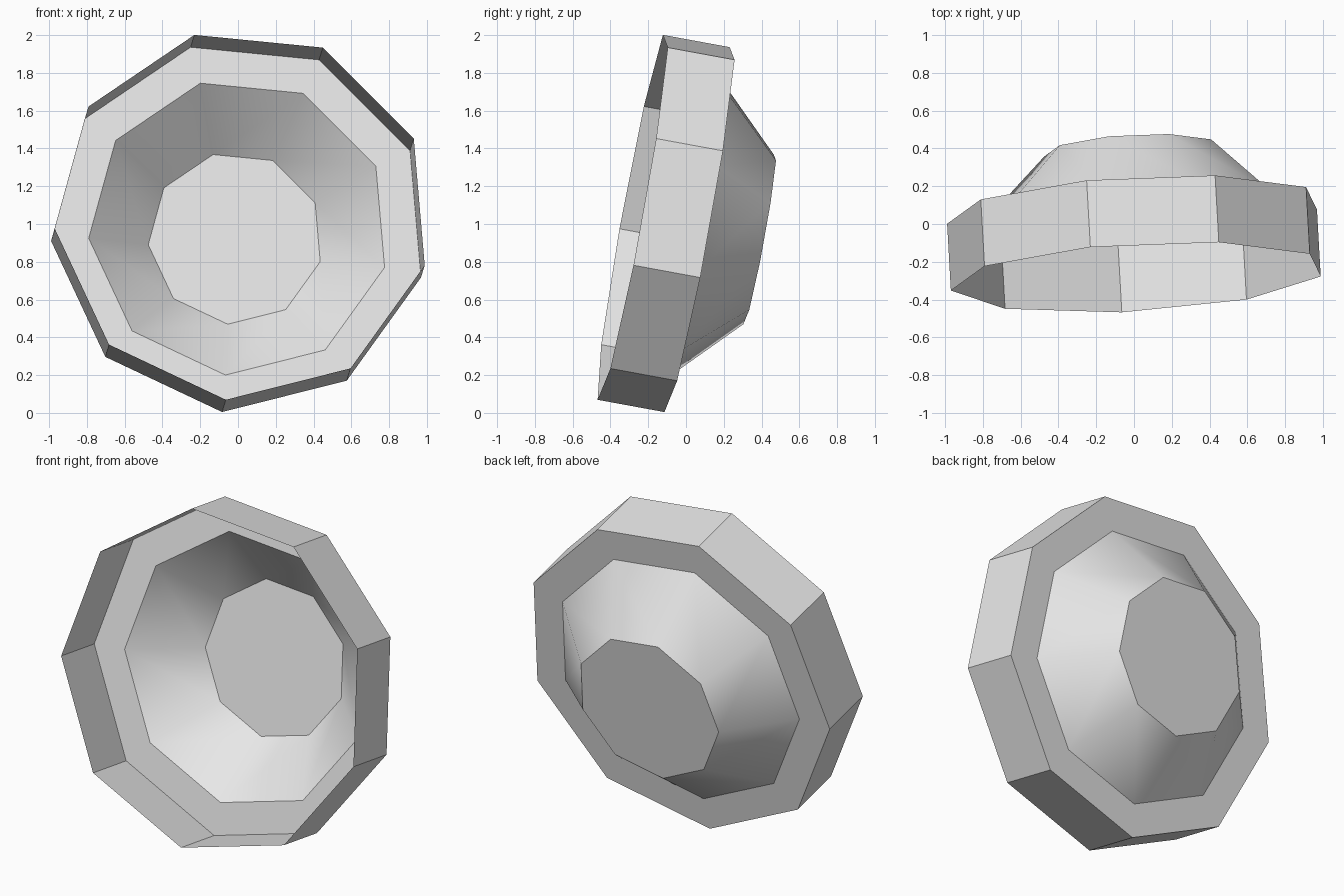
import bpy, bmesh, math
from mathutils import Vector, Matrix

# Remove the default cube
cube = bpy.data.objects.get("Cube")
if cube:
    bpy.data.objects.remove(cube, do_unlink=True)

# Single grey colour
grey = bpy.data.materials.new("plain grey")
grey.use_nodes = True
GREY = (0.8, 0.8, 0.8, 1)
grey.diffuse_color = GREY
grey.node_tree.nodes["Principled BSDF"].inputs["Base Color"].default_value = GREY

SIDES = 9

# Tilted frame: axis runs from the open front to the back
axis = Vector((-0.055, 0.98, -0.18)).normalized()
up = Vector((-0.256, 0.163, 0.952))
up = (up - axis * up.dot(axis)).normalized()
side = axis.cross(up)
frame = Matrix((side, up, axis)).transposed().to_4x4()
frame.translation = (0.025, -0.283, 1.048)


def shell(name, profile, capped=False, smooth=False):
    """Nine-sided sheet through (radius, depth) rings along the axis."""
    bm = bmesh.new()
    rings = []
    for radius, depth in profile:
        ring = []
        for i in range(SIDES):
            a = math.tau * i / SIDES
            ring.append(bm.verts.new((radius * math.sin(a), radius * math.cos(a), depth)))
        rings.append(ring)
    for r0, r1 in zip(rings, rings[1:]):
        for i in range(SIDES):
            j = (i + 1) % SIDES
            bm.faces.new((r0[j], r0[i], r1[i], r1[j]))
    if capped:
        bm.faces.new(list(reversed(rings[-1])))
    bmesh.ops.recalc_face_normals(bm, faces=bm.faces)
    # Point the normals out, towards the back and the rim
    bm.normal_update()
    probe = bm.faces[0]
    c = probe.calc_center_median()
    if probe.normal.dot(Vector((c.x, c.y, 0))) < 0:
        bmesh.ops.reverse_faces(bm, faces=bm.faces)
    mesh = bpy.data.meshes.new(name)
    bm.to_mesh(mesh)
    bm.free()
    mesh.materials.append(grey)
    obj = bpy.data.objects.new(name, mesh)
    obj.matrix_world = frame
    bpy.context.collection.objects.link(obj)
    if smooth:
        bpy.ops.object.select_all(action="DESELECT")
        obj.select_set(True)
        bpy.context.view_layer.objects.active = obj
        bpy.ops.object.shade_smooth_by_angle(angle=math.radians(35))
    return obj


# Open outer wall with the flat flange at its back
shell("rim_and_flange", [(1.0, 0.0), (1.0, 0.36), (0.8, 0.36)])

# Tapered cup with a flat floor behind the flange
shell("cup", [(0.8, 0.36), (0.465, 0.685)], capped=True, smooth=True)
